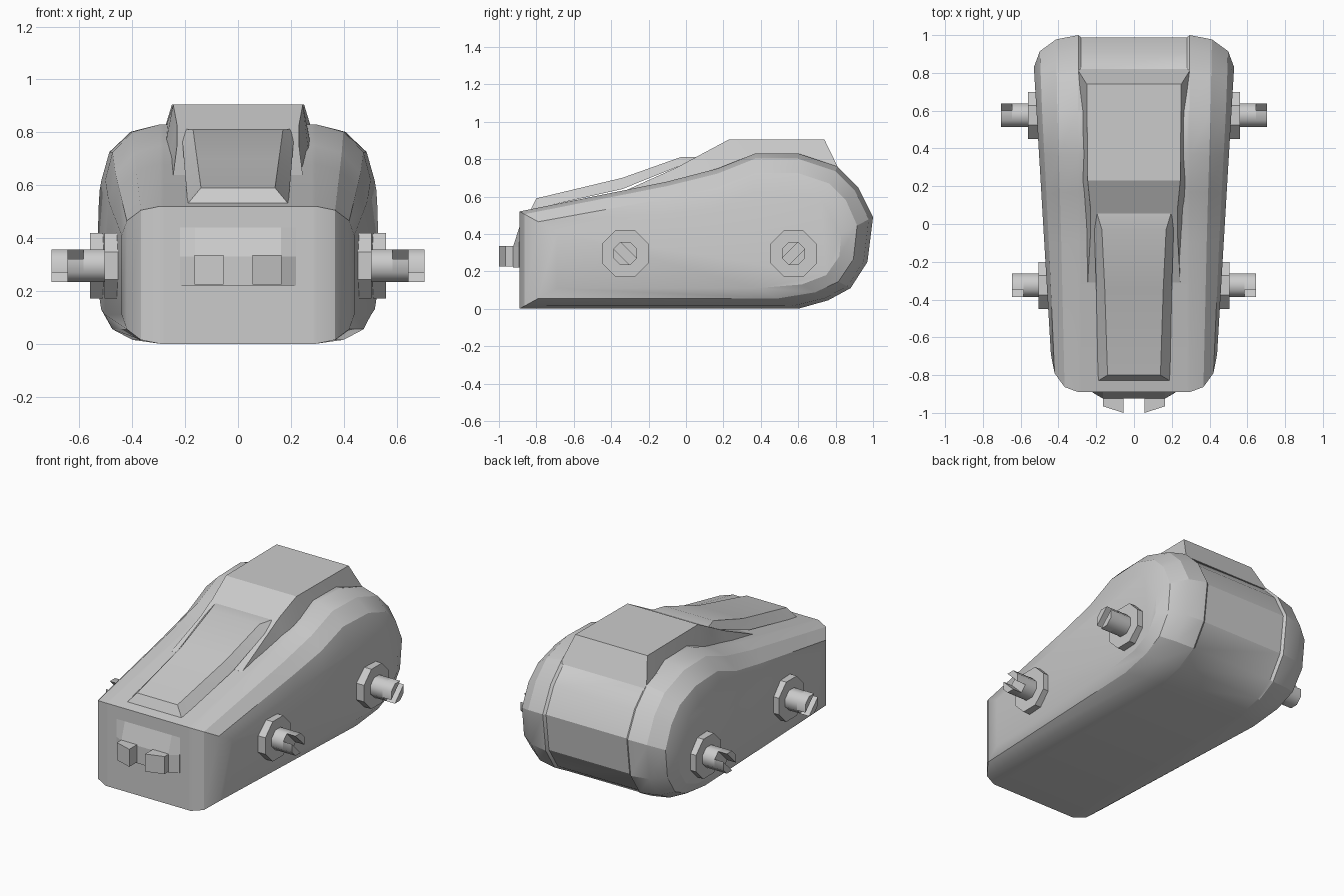
import bpy, bmesh, math

if "Cube" in bpy.data.objects:
    bpy.data.objects.remove(bpy.data.objects["Cube"])


def loft(name, rings, smooth=None):
    """Bridge closed rings of equal length and cap both ends."""
    bm = bmesh.new()
    rows = [[bm.verts.new(p) for p in ring] for ring in rings]
    n = len(rows[0])
    for a, b in zip(rows, rows[1:]):
        for i in range(n):
            j = (i + 1) % n
            bm.faces.new((a[i], a[j], b[j], b[i]))
    bm.faces.new(rows[0])
    bm.faces.new(rows[-1])
    bmesh.ops.recalc_face_normals(bm, faces=bm.faces)
    mesh = bpy.data.meshes.new(name)
    bm.to_mesh(mesh)
    bm.free()
    ob = bpy.data.objects.new(name, mesh)
    bpy.context.collection.objects.link(ob)
    if smooth:
        bpy.ops.object.select_all(action='DESELECT')
        ob.select_set(True)
        bpy.context.view_layer.objects.active = ob
        bpy.ops.object.shade_smooth_by_angle(angle=math.radians(smooth))
    return ob


# Body: outer side profile (y, z) rounding over to the smaller flat side profile
outer = [(-.89, 0), (-.89, .52), (-.1, .68), (.17, .75), (.37, .83), (.6, .83),
         (.81, .76), (.92, .65), (1, .49), (.97, .25), (.88, .11), (.76, .045), (.6, 0)]
side = [(-.69, .11), (-.69, .41), (-.1, .50), (.15, .54), (.36, .62), (.6, .62),
        (.72, .58), (.79, .51), (.83, .40), (.82, .28), (.75, .18), (.62, .13), (.38, .11)]
CREST = .295


def body_ring(sign, theta):
    ring = []
    for (ya, za), (yc, zc) in zip(outer, side):
        half = .44 + (yc + .69) * .09 / 1.52
        k = 1 - math.cos(theta)
        x = CREST + (half - CREST) * math.sin(theta)
        ring.append((sign * x, ya + (yc - ya) * k, za + (zc - za) * k))
    return ring


def strip_ring(x):
    # centre strip, slightly sunk at the rounded rear
    return [(x, y - .012 * (y - .5) / .5, z + (.42 - z) * .03) if y > .8 else (x, y, z)
            for y, z in outer]


steps = [math.radians(a) for a in (90, 60, 30, 0)]
rings = [body_ring(-1, t) for t in steps]
rings += [strip_ring(-.28), strip_ring(.28)]
rings += [body_ring(1, t) for t in reversed(steps)]
loft("body_shell", rings, 25)


def ridge(name, rows, smooth):
    """Loft trapezoid sections given as base x, y, z and top x, y, z."""
    return loft(name, [[(-xb, yb, zb), (-xt, yt, zt), (xt, yt, zt), (xb, yb, zb)]
                       for xb, yb, zb, xt, yt, zt in rows], smooth)


# Raised rear hood tapering into the front slope
ridge("rear_hood", [(.30, .82, .74), (.285, .23, .70), (.275, .08, .66), (.265, -.05, .64), (.25, -.31, .60)]
      and [(.30, .82, .74, .25, .74, .905), (.285, .23, .70, .245, .23, .905),
           (.275, .08, .66, .23, .08, .825), (.265, -.05, .64, .23, -.05, .755),
           (.25, -.31, .58, .245, -.31, .638)], 25)

# Raised panel along the front slope
ridge("front_panel", [(.19, -.83, .53, .14, -.80, .59), (.20, -.34, .64, .155, -.34, .70),
                      (.21, -.03, .765, .17, -.03, .81), (.215, .07, .80, .20, .07, .812)], 25)

# Nose plate: wedge that thickens downward
nose = [(-.86, .22), (-.925, .22), (-.925, .33), (-.89, .44), (-.86, .44)]
loft("nose_plate", [[(s * .22, max(y, -.892), z) for y, z in nose] if abs(s) == 1 else
                    [(s * .22, y, z) for y, z in nose] for s in (-1, -.74, .74, 1)])

# Nose pegs with slanted ends
for s, tag in ((-1, "left"), (1, "right")):
    plan = [(.055, -.89), (.055, -1), (.165, -.965), (.165, -.89)]
    loft("nose_peg_" + tag, [[(s * x, y, z) for x, y in plan] for z in (.225, .335)])


def x_prism(name, sign, x0, x1, y, z, r, angles):
    loft(name, [[(sign * x, y + r * math.cos(math.radians(a)), z + r * math.sin(math.radians(a)))
                 for a in angles] for x in (x0, x1)], 50 if r < .1 else None)


# Axles: octagonal flange, rod and two end prongs divided by a diagonal slot
octagon = [22.5 + 45 * i for i in range(8)]
for end, y, flange_x, tip_x, slot in (("front", -.325, .505, .645, 135), ("rear", .575, .56, .705, 45)):
    for s, tag in ((-1, "left"), (1, "right")):
        label = end + "_" + tag
        x_prism("axle_flange_" + label, s, .40, flange_x, y, .295, .135, octagon)
        x_prism("axle_rod_" + label, s, .42, tip_x - .06, y, .295, .067, octagon)
        for i in (0, 1):
            half = [slot + 180 * i + a for a in (22.5, 67.5, 112.5, 157.5)]
            x_prism("axle_prong_%s_%d" % (label, i + 1), s, tip_x - .06, tip_x, y, .295, .067, half)
